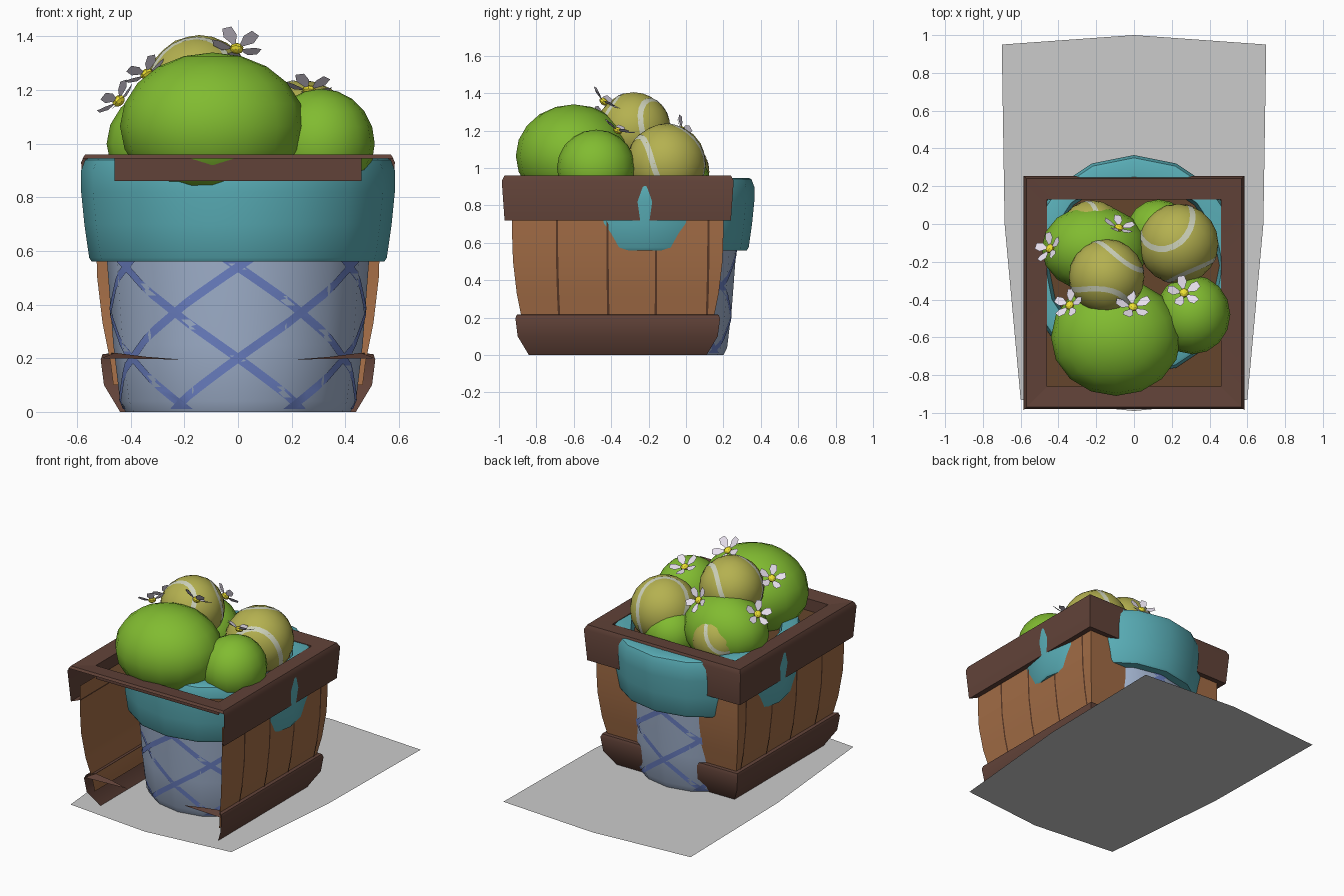
import bpy, bmesh, math
from mathutils import Vector

if "Cube" in bpy.data.objects:
    bpy.data.objects.remove(bpy.data.objects["Cube"])

CY = -0.22   # pot centre in y
N = 16       # pot sides


def mat(name, rgb):
    m = bpy.data.materials.new(name)
    m.diffuse_color = (*rgb, 1)
    m.use_nodes = True
    m.node_tree.nodes["Principled BSDF"].inputs["Base Color"].default_value = m.diffuse_color
    return m


TEAL = mat("teal_glaze", (.10, .42, .47))
BODY = mat("pale_blue", (.36, .45, .62))
LATT = mat("lattice_blue", (.15, .22, .56))
WOOD = mat("wood", (.36, .15, .06))
GAP = mat("plank_gap", (.10, .04, .02))
TRIM = mat("dark_wood", (.12, .055, .04))
SOIL = mat("soil", (.13, .06, .025))
GREEN = mat("leaf_green", (.22, .50, .03))
FELT = mat("yellow_ball", (.46, .44, .08))
SEAM = mat("seam_white", (.62, .65, .50))
PETAL = mat("petal", (.80, .74, .85))
YOLK = mat("flower_centre", (.85, .75, .03))


def obj(name, verts, faces, m=None, angle=35):
    me = bpy.data.meshes.new(name)
    me.from_pydata([tuple(v) for v in verts], [], faces)
    me.update()
    o = bpy.data.objects.new(name, me)
    bpy.context.collection.objects.link(o)
    if m:
        me.materials.append(m)
    if angle:
        bpy.ops.object.select_all(action='DESELECT')
        o.select_set(True)
        bpy.context.view_layer.objects.active = o
        bpy.ops.object.shade_smooth_by_angle(angle=math.radians(angle))
    return o


def grid(rows, cols, closed=False):
    # quads between consecutive columns of `rows` points each
    return [(i * rows + j, (i + 1) % cols * rows + j, (i + 1) % cols * rows + j + 1, i * rows + j + 1)
            for i in range(cols if closed else cols - 1) for j in range(rows - 1)]


def box_corners(d):
    return [(-.46 - d, -.86 - d), (-.46 - d, .13 + d), (.46 + d, .13 + d), (.46 + d, -.86 - d)]


def box_sheet(name, profile, m, order=(0, 1, 2, 3)):
    # sweep an (outward offset, z) profile round the crate; the front stays open by default
    v = [(*box_corners(d)[k], z) for k in order for d, z in profile]
    return obj(name, v, grid(len(profile), len(order)), m)


def lathe(name, profile, m):
    v = []
    for i in range(N):
        a = math.tau * i / N
        v += [(r * math.cos(a), CY + r * math.sin(a), z) for r, z in profile]
    return obj(name, v, grid(len(profile), N, True), m)


# ground sheet
g = [(-.6, -.93), (0, -.99), (.6, -.93), (.685, 0), (.7, .95), (0, 1), (-.7, .95), (-.685, 0)]
obj("ground_sheet", [(x, y, 0) for x, y in g], [tuple(range(8))], None, 0)

# open-fronted crate
wall = [(.07, .82), (.07, .65), (.065, .5), (.045, .33), (.015, .18), (.005, .1)]
box_sheet("crate_walls", wall, WOOD)
box_sheet("crate_top_rim", [(0, .87), (0, .95), (.11, .96), (.125, .93), (.11, .72), (.065, .725)], TRIM)
box_sheet("crate_front_rim", [(0, .86), (0, .95), (.11, .96), (.12, .945)], TRIM, (3, 0))
box_sheet("crate_base_trim", [(.0, .22), (.045, .215), (.052, .195), (.04, .1), (-.02, 0)], TRIM)
obj("crate_soil", [(*p, .87) for p in reversed(box_corners(0))], [(0, 1, 2, 3)], SOIL, 0)

for s in (-1, 1):
    # broken remains of the front base trim
    v = [(s * .51, -.91, .2), (s * .46, -.86, .22), (s * .34, -.86, .205), (s * .21, -.885, .195)]
    obj("front_trim_stub", v, [(0, 3, 2, 1) if s > 0 else (0, 1, 2, 3)], TRIM, 0)
    # dark gaps between the side planks
    for y in (-.69, -.42, -.16, .12):
        v = []
        for dy in (-.006, .006):
            v += [(s * (.464 + d), (y + .22) * (1 + .5 * (d - .07)) - .22 + dy, z) for d, z in wall]
        f = grid(len(wall), 2)
        obj("plank_gap", v, [q[::-1] for q in f] if s > 0 else f, GAP)

# flower pot
body = [(.42, 0), (.44, .04), (.465, .25), (.49, .58)]
lathe("pot_body", body, BODY)
lathe("pot_collar", [(.48, .56), (.545, .56), (.555, .575), (.573, .7), (.585, .82), (.585, .9),
                     (.57, .94), (.555, .947), (.47, .945), (.45, .86)], TEAL)


def pot_point(a, z):
    for (r0, z0), (r1, z1) in zip(body, body[1:]):
        if z <= z1:
            break
    r = r0 + (r1 - r0) * (z - z0) / (z1 - z0)
    s = math.tau / N
    r = r * math.cos(s / 2) / math.cos(a % s - s / 2) + .004
    return (r * math.cos(a), CY + r * math.sin(a), z)


# diagonal lattice painted on the pot
for k in range(6):
    for s in (-1, 1):
        v = []
        for i in range(17):
            z = .01 + .55 * i / 16
            a = -math.pi / 2 + k * math.pi / 3 + s * (z - .2) / .17 * math.pi / 6
            v += [pot_point(a - .06, z), pot_point(a + .06, z)]
        obj("pot_lattice", v, [q[::-1] for q in grid(2, 17)], LATT)


# round bushes
def bush(x, y, z, rx, ry, rz):
    bpy.ops.mesh.primitive_uv_sphere_add(segments=16, ring_count=10, location=(x, y, z))
    o = bpy.context.object
    o.name = "bush"
    o.scale = (rx, ry, rz)
    o.data.materials.append(GREEN)
    bpy.ops.object.shade_smooth()


bush(-.095, -.60, 1.065, .345, .31, .275)
bush(.31, -.48, 1.0, .2, .21, .205)
bush(-.21, -.13, 1.0, .28, .23, .23)
bush(.13, -.04, .92, .17, .17, .17)


# fuzzy balls with a curved seam
def ball(c, r, rot):
    bpy.ops.mesh.primitive_ico_sphere_add(subdivisions=3, radius=r, location=c)
    o = bpy.context.object
    o.name = "ball"
    o.data.materials.append(FELT)
    bpy.ops.object.shade_smooth()

    def curve(t):
        return Vector((.7 * math.cos(t) + .3 * math.cos(3 * t), .7 * math.sin(t) - .3 * math.sin(3 * t),
                       2 * math.sqrt(.21) * math.sin(2 * t)))
    v, n = [], 48
    for i in range(n):
        t = math.tau * i / n
        p = curve(t).normalized()
        side = p.cross(curve(t + .01) - curve(t - .01)).normalized() * .075
        v += [(p + side).normalized() * r * 1.006, (p - side).normalized() * r * 1.006]
    seam = obj("ball_seam", v, [q[::-1] for q in grid(2, n, True)], SEAM)
    seam.location, seam.rotation_euler = c, rot


ball((-.145, -.28, 1.205), .2, (.3, .5, .4))
ball((.235, -.105, 1.025), .212, (.2, -.4, 1.2))
ball((-.22, -.05, .98), .175, (1, .3, .2))


# five-petalled flowers
def flower(pos, normal, r=.085):
    v, f = [], []
    for k in range(5):
        a = math.tau * k / 5
        for rad, da, h in ((.1, 0, 0), (.7, -.42, .15), (1.0, -.2, .3), (1.0, .2, .3), (.7, .42, .15)):
            v.append((r * rad * math.cos(a + da), r * rad * math.sin(a + da), r * h))
        f.append(tuple(range(5 * k, 5 * k + 5)))
    o = obj("flower_petals", v, f, PETAL, 0)
    q = Vector(normal).to_track_quat('Z', 'Y')
    o.location, o.rotation_mode, o.rotation_quaternion = pos, 'QUATERNION', q
    bpy.ops.mesh.primitive_uv_sphere_add(segments=8, ring_count=5, radius=1, location=pos)
    c = bpy.context.object
    c.name = "flower_centre"
    c.scale = (.026, .026, .018)
    c.rotation_mode, c.rotation_quaternion = 'QUATERNION', q
    c.data.materials.append(YOLK)


flower((-.445, -.13, 1.16), (-.6, .35, .65))
flower((-.08, -.02, 1.2), (.25, .8, .5))
flower((-.34, -.43, 1.26), (-.45, .4, .75))
flower((-.005, -.44, 1.355), (.1, .6, .75), .095)
flower((.265, -.365, 1.2), (.05, .4, .9), .09)
